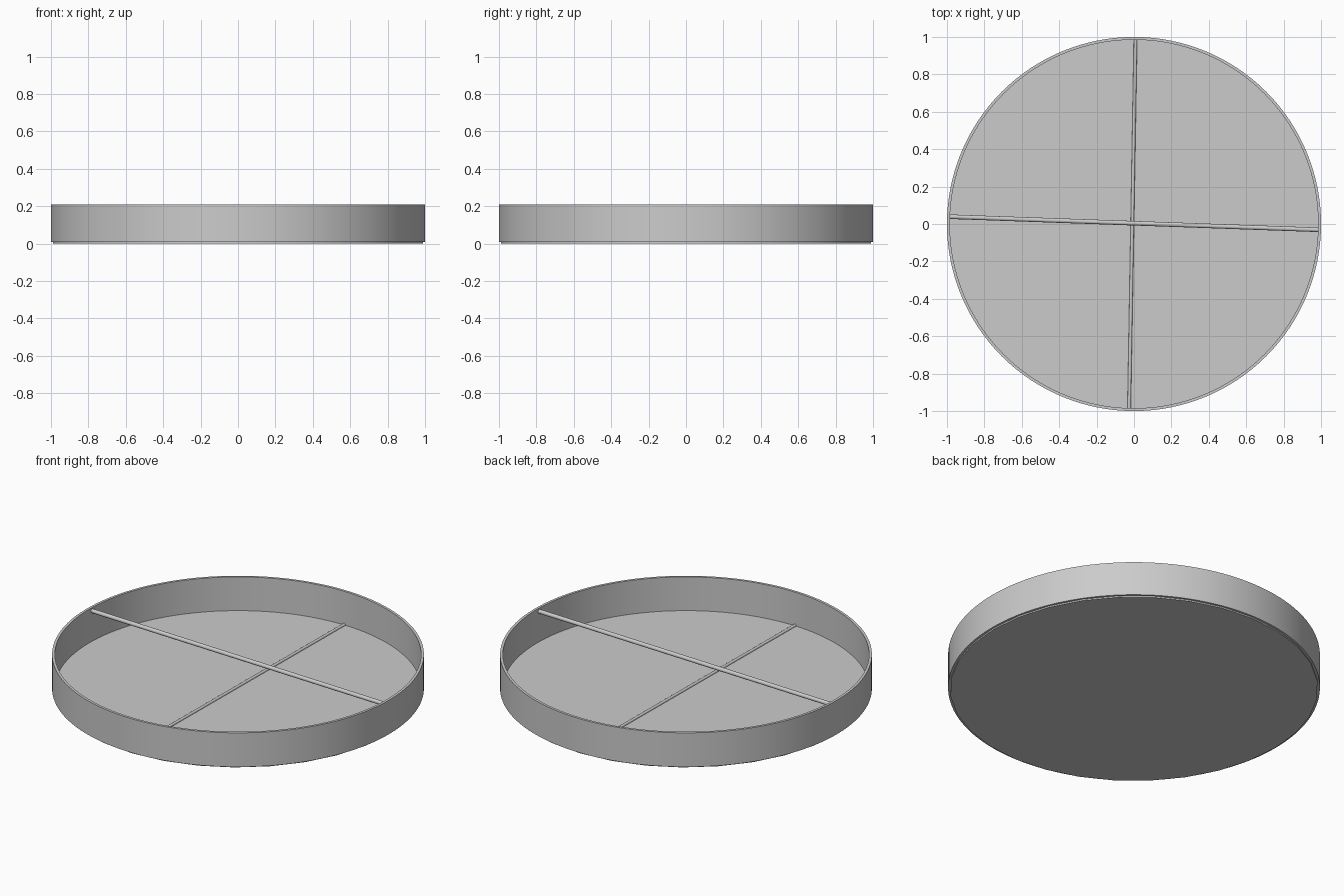
import bpy, bmesh, math
from mathutils import Vector

if "Cube" in bpy.data.objects:
    bpy.data.objects.remove(bpy.data.objects["Cube"])


def smooth(obj):
    bpy.ops.object.select_all(action='DESELECT')
    obj.select_set(True)
    bpy.context.view_layer.objects.active = obj
    bpy.ops.object.shade_smooth_by_angle(angle=math.radians(30))


def lathe(name, profile, sides):
    """Spin a closed (radius, z) profile around the z axis."""
    bm = bmesh.new()
    rings = []
    for i in range(sides):
        a = 2 * math.pi * i / sides
        rings.append([bm.verts.new((r * math.cos(a), r * math.sin(a), z)) for r, z in profile])
    n = len(profile)
    for i in range(sides):
        p, q = rings[i], rings[(i + 1) % sides]
        for j in range(n):
            k = (j + 1) % n
            bm.faces.new((p[j], q[j], q[k], p[k]))
    bmesh.ops.recalc_face_normals(bm, faces=bm.faces)
    mesh = bpy.data.meshes.new(name)
    bm.to_mesh(mesh)
    bm.free()
    obj = bpy.data.objects.new(name, mesh)
    bpy.context.collection.objects.link(obj)
    smooth(obj)


def rod(name, start, end, radius, sides=16):
    a, b = Vector(start), Vector(end)
    bpy.ops.mesh.primitive_cylinder_add(vertices=sides, radius=radius,
                                        depth=(b - a).length, location=(a + b) / 2)
    obj = bpy.context.object
    obj.name = name
    obj.rotation_mode = 'QUATERNION'
    obj.rotation_quaternion = (b - a).to_track_quat('Z', 'Y')
    smooth(obj)


# Thin upright rim
lathe("rim", [(1.0, 0.008), (1.0, 0.21), (0.985, 0.21), (0.985, 0.008)], 128)

# Base plate, slightly smaller than the rim
bpy.ops.mesh.primitive_cylinder_add(vertices=32, radius=0.99, depth=0.01, location=(0, 0, 0.005))
bpy.context.object.name = "base_plate"
smooth(bpy.context.object)

# Upper bar near the rim top, lower bar resting in the base
rod("upper_bar", (-0.985, 0.039, 0.19), (0.985, -0.031, 0.19), 0.012)
rod("lower_bar", (-0.026, -0.985, 0.012), (0.008, 0.985, 0.012), 0.009)
